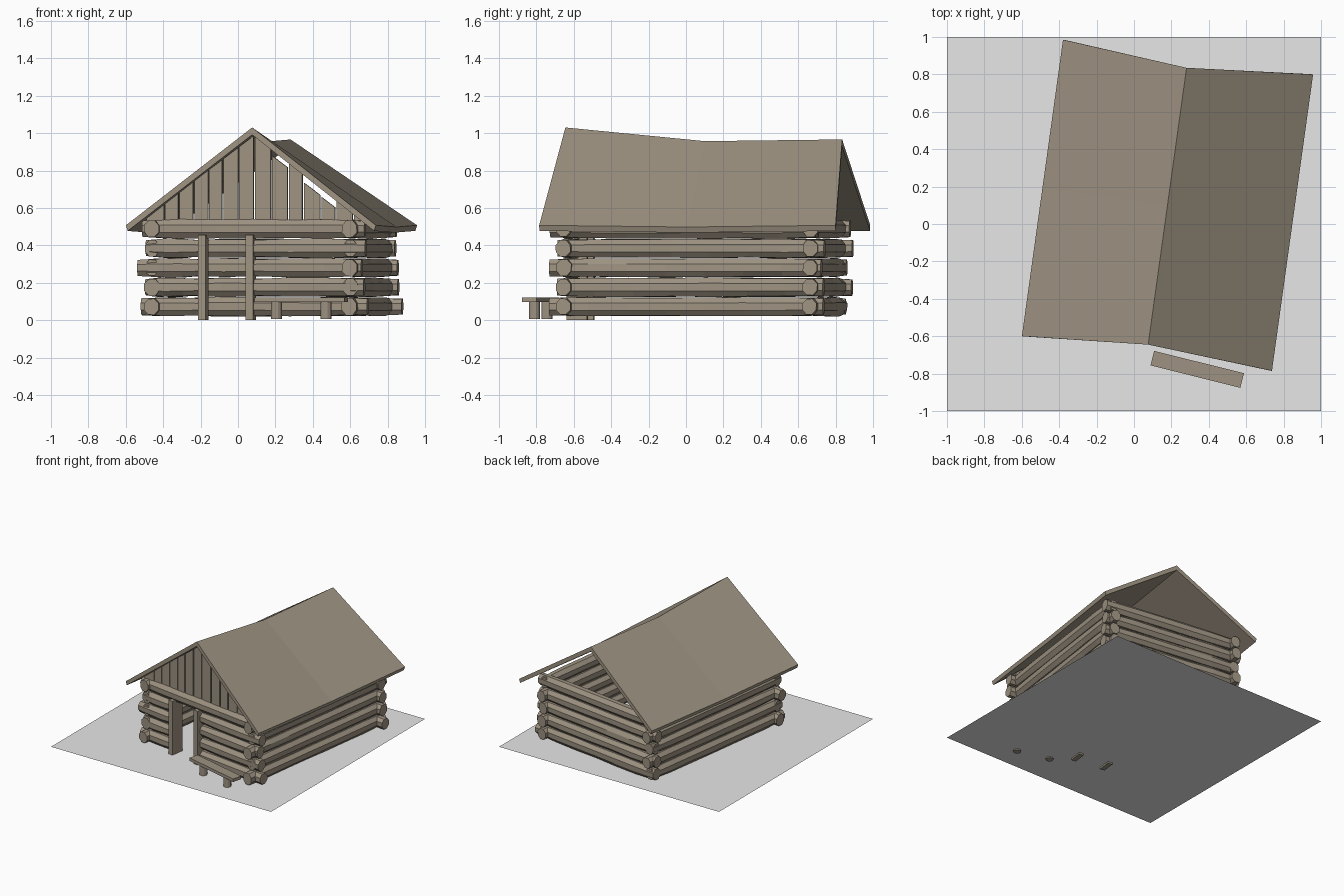
import bpy, bmesh, math, random
from mathutils import Matrix, Vector

if "Cube" in bpy.data.objects:
    bpy.data.objects.remove(bpy.data.objects["Cube"])

random.seed(4)


def material(name, col):
    m = bpy.data.materials.new(name)
    m.diffuse_color = (*col, 1)
    m.use_nodes = True
    m.node_tree.nodes["Principled BSDF"].inputs["Base Color"].default_value = m.diffuse_color
    return m


WOOD = material("weathered_wood", (0.34, 0.29, 0.223))
GREY = material("ground_grey", (0.8, 0.8, 0.8))

# Cabin frame: turned about z on its plot
CABIN = Matrix.Translation((0.179, 0.10, 0)) @ Matrix.Rotation(math.radians(-7.9), 4, 'Z')


def finish(bm, name, mat=WOOD, frame=CABIN):
    bmesh.ops.recalc_face_normals(bm, faces=bm.faces)
    bm.transform(frame)
    me = bpy.data.meshes.new(name)
    bm.to_mesh(me)
    bm.free()
    me.materials.append(mat)
    ob = bpy.data.objects.new(name, me)
    bpy.context.collection.objects.link(ob)
    return ob


def loft(sections, name, mat=WOOD, frame=CABIN):
    """Closed solid through matching outlines."""
    bm = bmesh.new()
    rings = [[bm.verts.new(p) for p in s] for s in sections]
    n = len(rings[0])
    for a, b in zip(rings, rings[1:]):
        for i in range(n):
            j = (i + 1) % n
            bm.faces.new((a[i], a[j], b[j], b[i]))
    bm.faces.new(rings[0])
    bm.faces.new(rings[-1])
    return finish(bm, name, mat, frame)


def log(name, a, b, r=0.056, sides=8):
    """Rough hewn log with wandering thickness."""
    a, b = Vector(a), Vector(b)
    d = (b - a).normalized()
    side = Vector((0, 0, 1)).cross(d)
    steps = max(3, int((b - a).length / 0.2))
    sections = []
    for s in range(steps + 1):
        c = a.lerp(b, s / steps)
        rr = r * random.uniform(0.92, 1.0)
        if s in (0, steps):
            rr *= 0.88
        ring = []
        for k in range(sides):
            t = math.tau * (k + 0.5) / sides
            q = rr * random.uniform(0.95, 1.04)
            ring.append(c + side * math.cos(t) * q * 0.9 + Vector((0, 0, math.sin(t) * q)))
        sections.append(ring)
    return loft(sections, name)


def box(name, c, size, frame=CABIN):
    bm = bmesh.new()
    bmesh.ops.create_cube(bm, size=1, matrix=Matrix.Translation(c) @ Matrix.Diagonal((*size, 1)))
    return finish(bm, name, WOOD, frame)


# Ground sheet
bm = bmesh.new()
bmesh.ops.create_grid(bm, x_segments=1, y_segments=1, size=1,
                      matrix=Matrix.Translation((0, 0, 0.014)))
finish(bm, "ground_sheet", GREY, Matrix())

# Log walls, front ones broken by the doorway
XL, XR, YF, YB = -0.545, 0.525, -0.68, 0.65
for i in range(5):
    z = 0.072 + 0.104 * i
    j = lambda: random.uniform(-0.03, 0.02)
    log("left_wall_log", (XL, -0.735 + j(), z), (XL, 0.71 + j(), z))
    log("right_wall_log", (XR, -0.735 + j(), z), (XR, 0.71 + j(), z))
    log("back_wall_log", (-0.60 + j(), YB, z), (0.60 + j(), YB, z))
    if i < 4:
        log("front_left_log", (-0.60 + j(), YF, z), (-0.275, YF, z))
        log("front_right_log", (-0.015, YF, z), (0.595 + j(), YF, z))
    else:
        log("front_lintel_log", (-0.60, YF, z), (0.60, YF, z))

# Door posts
for x in (-0.272, -0.016):
    box("door_post", (x, YF - 0.01, 0.228), (0.04, 0.11, 0.455))

# Sagging roof slabs, ridge shorter than the eaves
T = 0.03
sections = []
for ye, yr, ze, zr in ((-0.80, -0.752, 0.507, 1.03), (0, 0, 0.498, 0.957), (0.80, 0.742, 0.507, 0.966)):
    sections.append([(-0.675, ye, ze), (0, yr, zr), (0.675, ye, ze),
                     (0.665, ye, ze - T), (0, yr, zr - T * 1.3), (-0.665, ye, ze - T)])
loft(sections, "roof")

# Front gable planks with uneven gaps and a few short tops
def under_roof(x):
    return 0.985 - abs(x) * 0.755


x = -0.58
short = {8: 0.03, 10: 0.045, 11: 0.05}
k = 0
while x < 0.57:
    w = min(random.uniform(0.075, 0.105), 0.58 - x)
    a, b = x + 0.003, x + w - random.uniform(0.002, 0.007)
    drop = short.get(k, 0.0)
    xs = [a, b] if a * b > 0 else [a, 0, b]
    zb = 0.53 + random.uniform(-0.008, 0.008)
    top = [(p, max(under_roof(p) - drop, zb + 0.003)) for p in reversed(xs)]
    outline = [(a, zb), (b, zb)] + top
    loft([[(p, y, q) for p, q in outline] for y in (-0.70, -0.68)], "gable_plank")
    x += w
    k += 1

# Bench beside the door
BENCH = Matrix.Translation((0.338, -0.777, 0)) @ Matrix.Rotation(math.radians(-14), 4, 'Z')
box("bench_seat", (0, 0, 0.109), (0.495, 0.08, 0.025), BENCH)
for x in (-0.136, 0.136):
    bm = bmesh.new()
    bmesh.ops.create_cone(bm, cap_ends=True, segments=12, radius1=0.03, radius2=0.03, depth=0.096,
                          matrix=Matrix.Translation((x, 0, 0.053)))
    finish(bm, "bench_leg", WOOD, BENCH)
